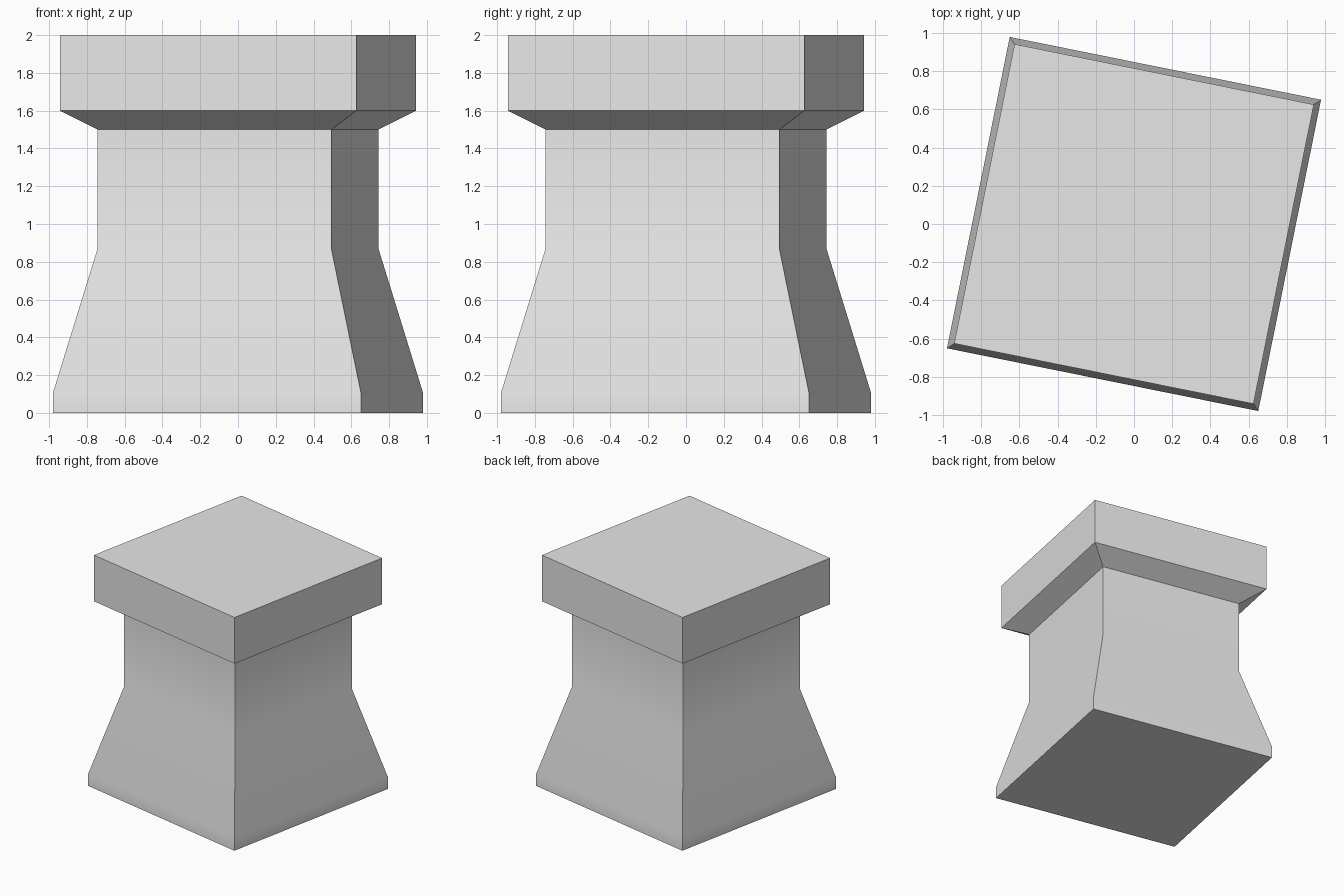
import bpy, bmesh, math

cube = bpy.data.objects.get("Cube")
if cube:
    bpy.data.objects.remove(cube, do_unlink=True)

# Plain stone colour
stone = bpy.data.materials.new("light_grey_stone")
stone.use_nodes = True
colour = (0.8, 0.8, 0.8, 1.0)
stone.diffuse_color = colour
stone.node_tree.nodes["Principled BSDF"].inputs["Base Color"].default_value = colour

# Square rings from foot to cap: (half side, height)
PROFILE = [(0.832, 0.0), (0.832, 0.105), (0.632, 0.867),
           (0.632, 1.5), (0.8, 1.6), (0.8, 2.0)]
TURN = math.radians(-11.4)


def square_ring(bm, half, z):
    radius = half * math.sqrt(2)
    angles = [TURN + math.pi / 4 + i * math.pi / 2 for i in range(4)]
    return [bm.verts.new((radius * math.cos(a), radius * math.sin(a), z))
            for a in angles]


# Loft the rings into one closed pillar
bm = bmesh.new()
rings = [square_ring(bm, half, z) for half, z in PROFILE]
for low, high in zip(rings, rings[1:]):
    for i in range(4):
        j = (i + 1) % 4
        bm.faces.new((low[i], low[j], high[j], high[i]))
bm.faces.new(rings[0][::-1])
bm.faces.new(rings[-1])
bmesh.ops.recalc_face_normals(bm, faces=bm.faces)

mesh = bpy.data.meshes.new("square_pillar")
bm.to_mesh(mesh)
bm.free()
mesh.materials.append(stone)
pillar = bpy.data.objects.new("square_pillar", mesh)
bpy.context.collection.objects.link(pillar)

# Soft flare, crisp corners
bpy.ops.object.select_all(action='DESELECT')
pillar.select_set(True)
bpy.context.view_layer.objects.active = pillar
bpy.ops.object.shade_smooth_by_angle(angle=math.radians(30))
